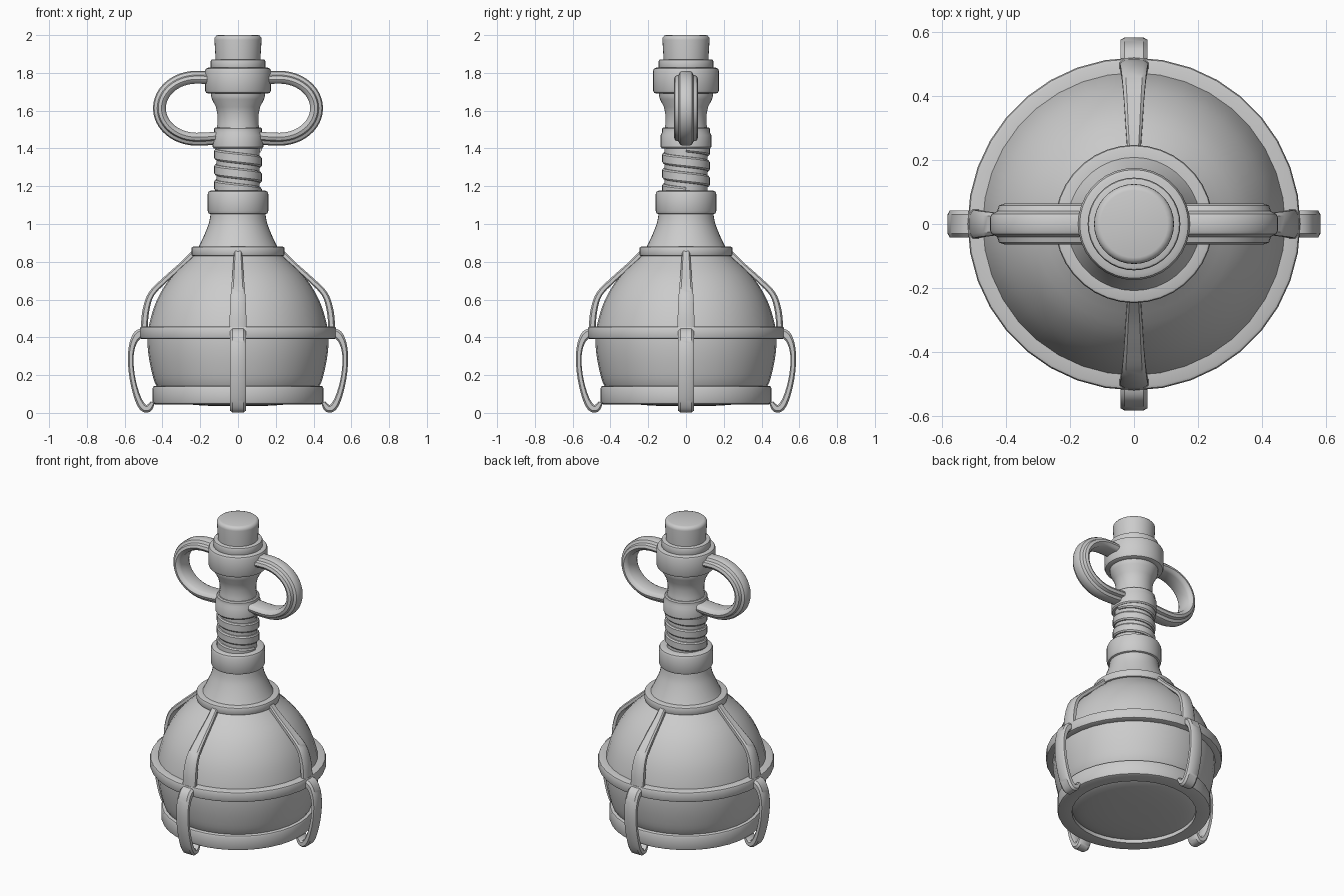
import bpy, bmesh, math
from mathutils import Vector, Matrix

if "Cube" in bpy.data.objects:
    bpy.data.objects.remove(bpy.data.objects["Cube"])

SIDES = 36


def loft(name, sections, closed=True, loop=False):
    """Skin a list of cross-sections; cap the ends when not looped."""
    bm = bmesh.new()
    rows = [[bm.verts.new(p) for p in s] for s in sections]
    n, m = len(rows), len(rows[0])
    for i in range(n if loop else n - 1):
        a, b = rows[i], rows[(i + 1) % n]
        for j in range(m if closed else m - 1):
            k = (j + 1) % m
            bm.faces.new((a[j], a[k], b[k], b[j]))
    if closed and not loop:
        bm.faces.new(rows[0])
        bm.faces.new(rows[-1])
    bmesh.ops.remove_doubles(bm, verts=bm.verts, dist=1e-5)
    bmesh.ops.recalc_face_normals(bm, faces=bm.faces)
    me = bpy.data.meshes.new(name)
    bm.to_mesh(me)
    bm.free()
    ob = bpy.data.objects.new(name, me)
    bpy.context.collection.objects.link(ob)
    return ob


def lathe(name, profile, closed=False):
    turns = [2 * math.pi * i / SIDES for i in range(SIDES)]
    return loft(name, [[(r * math.cos(t), r * math.sin(t), z) for r, z in profile]
                       for t in turns], closed, True)


def rim(name, r0, r1, z0, z1, b):
    return lathe(name, [(r0, z0), (r1 - b, z0), (r1 - b * .3, z0 + b * .3), (r1, z0 + b),
                        (r1, z1 - b), (r1 - b * .3, z1 - b * .3), (r1 - b, z1), (r0, z1)], True)


def smooth(pts, steps=5):
    """Catmull-Rom curve through tuples of any length."""
    out = []
    for i in range(len(pts) - 1):
        p = [pts[max(i - 1, 0)], pts[i], pts[i + 1], pts[min(i + 2, len(pts) - 1)]]
        for s in range(steps):
            t = s / steps
            out.append(tuple(.5 * (2 * b + (c - a) * t + (2 * a - 5 * b + 4 * c - d) * t * t
                             + (3 * b - a - 3 * c + d) * t ** 3) for a, b, c, d in zip(*p)))
    return out + [tuple(pts[-1])]


def sweep(name, path, section, angle):
    """Sweep a section of (outward, sideways) along (x, z, width, thickness), then turn about z."""
    rot = Matrix.Rotation(angle, 3, 'Z')
    rows = []
    for i, (x, z, w, h) in enumerate(path):
        a, b = path[max(i - 1, 0)], path[min(i + 1, len(path) - 1)]
        t = Vector((b[0] - a[0], b[1] - a[1])).normalized()
        nx, nz = -t.y, t.x          # outward for a path running top to bottom
        rows.append([rot @ Vector((x + nx * h * o, w * s, z + nz * h * o)) for o, s in section])
    return loft(name, rows)


# flask body and neck
lathe("flask_body", smooth([(0, .035), (.2, .04), (.36, .065), (.43, .14), (.462, .24), (.479, .36),
                            (.472, .46), (.428, .6), (.345, .73), (.22, .845), (.2, .88)], 4))
lathe("neck_cone", smooth([(.22, .86), (.203, .89), (.175, .95), (.153, 1.01), (.143, 1.07)], 4))
lathe("neck_tube", [(.114, 1.05), (.114, 1.45)])
lathe("upper_neck", [(.115, 1.45), (.115, 1.5), (.108, 1.53), (.109, 1.58), (.117, 1.62),
                     (.138, 1.66), (.143, 1.68), (.143, 1.75)])

# rings and collars
rim("base_ring", .366, .453, .045, .143, .014)
rim("middle_band", .45, .52, .39, .457, .012)
rim("shoulder_ring", .19, .247, .83, .88, .01)
rim("neck_collar", .1, .161, 1.05, 1.178, .02)
lathe("lower_handle_collar", [(.1, 1.4), (.128, 1.4), (.134, 1.408), (.134, 1.47), (.126, 1.485),
                              (.126, 1.505), (.12, 1.512), (.1, 1.512)], True)
rim("upper_handle_collar", .1, .175, 1.69, 1.828, .018)
rim("lip_ring", .09, .145, 1.815, 1.872, .01)

# stopper
lathe("stopper", [(0, 1.8), (.117, 1.8), (.119, 1.88), (.125, 1.975), (.124, 1.986),
                  (.115, 1.997), (.105, 2.0), (0, 2.0)])

# spiral rib on the neck
rib = []
for i in range(97):
    f = i / 96
    t, z = f * 6 * math.pi, 1.41 - .245 * f
    rib.append([(r * math.cos(t), r * math.sin(t), z + dz) for r, dz in
                ((.105, .031), (.12, .028), (.126, .02), (.126, -.02), (.12, -.028), (.105, -.031))])
loft("neck_spiral", rib)

# four cage straps and four feet
bar = [(-1, -.75), (-.6, -1), (.5, -1), (1, -.7), (1, .7), (.5, 1), (-.6, 1), (-1, .75)]
strap_path = smooth([(.225, .855, .02, .016), (.29, .79, .025, .015), (.38, .71, .031, .015),
                     (.458, .63, .038, .016), (.488, .54, .043, .018), (.497, .44, .045, .018)])
foot_path = smooth([(.49, .428, .042, .024), (.53, .413, .042, .024), (.557, .365, .042, .018),
                    (.568, .29, .042, .015), (.56, .19, .042, .015), (.535, .09, .042, .017),
                    (.505, .032, .042, .02), (.475, .024, .042, .02), (.452, .055, .042, .012)])
for k in range(4):
    sweep(f"cage_strap_{k + 1}", strap_path, bar, k * math.pi / 2)
    sweep(f"foot_{k + 1}", foot_path, bar, k * math.pi / 2)

# two loop handles with a raised outer ridge
ridge = [(-.028, -.04), (-.02, -.055), (-.005, -.064), (.012, -.058), (.018, -.04), (.034, -.032),
         (.04, -.02), (.04, .02), (.034, .032), (.018, .04), (.012, .058), (.005 - .01, .064),
         (-.02, .055), (-.028, .04)]
arc = [(.22 + .19 * math.cos(a), 1.613 + .158 * math.sin(a), 1, 1)
       for a in [math.pi / 2 - math.pi * i / 24 for i in range(25)]]
handle_path = [(.12, 1.765, 1, 1), (.17, 1.77, 1, 1)] + arc + [(.17, 1.456, 1, 1), (.1, 1.462, 1, 1)]
for side, angle in (("right", 0), ("left", math.pi)):
    sweep(f"{side}_handle", handle_path, ridge, angle)

# shading
for ob in bpy.context.collection.objects:
    ob.select_set(True)
    bpy.context.view_layer.objects.active = ob
bpy.ops.object.shade_smooth_by_angle(angle=math.radians(35))
